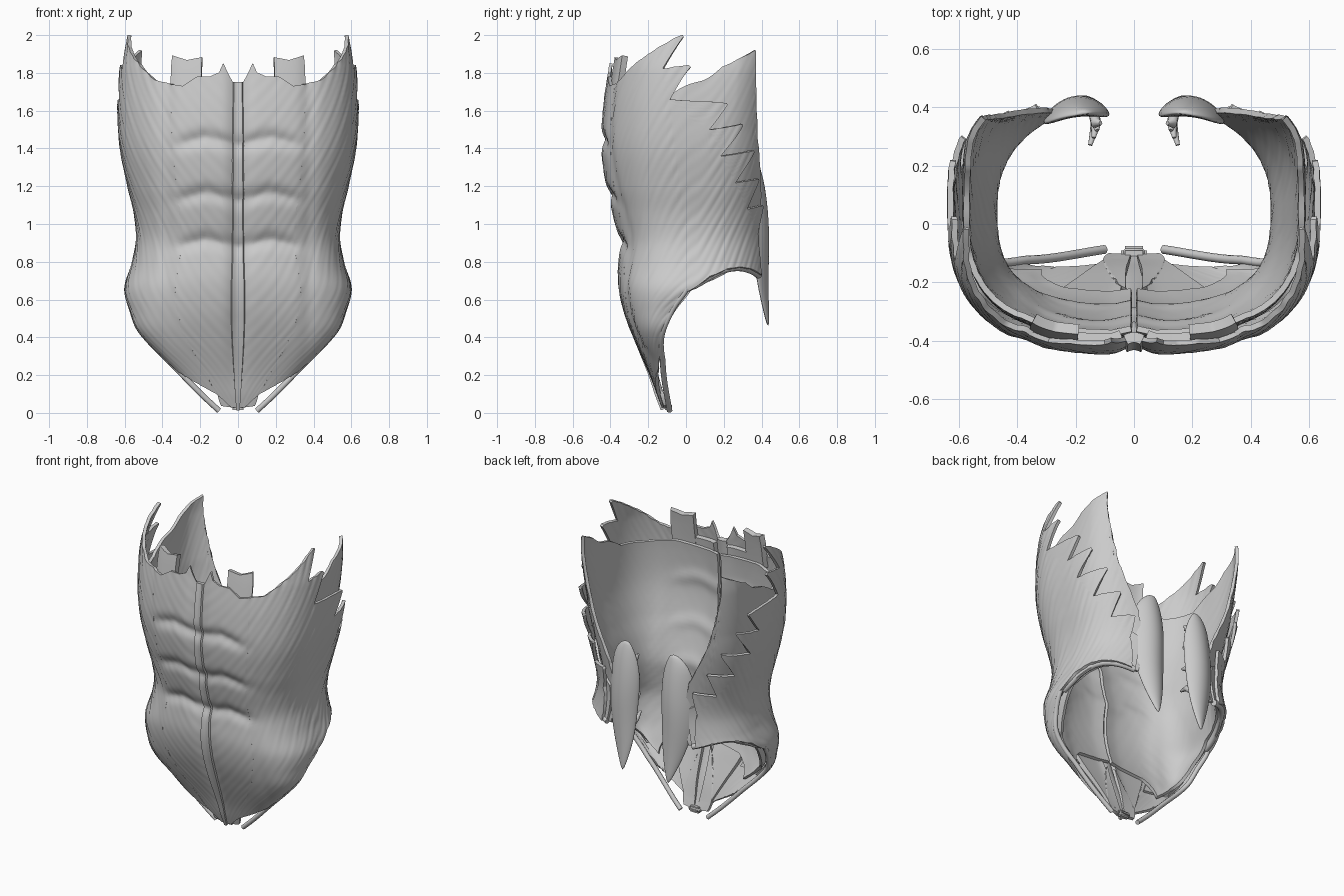
import bpy, bmesh, math
from mathutils import Vector

if "Cube" in bpy.data.objects:
    bpy.data.objects.remove(bpy.data.objects["Cube"])


def table(pts, z):
    # smooth (Hermite) interpolation through a few profile points
    if z <= pts[0][0]: return pts[0][1]
    if z >= pts[-1][0]: return pts[-1][1]
    i = max(k for k in range(len(pts) - 1) if pts[k][0] <= z)

    def slope(k):
        a, b = pts[max(k - 1, 0)], pts[min(k + 1, len(pts) - 1)]
        return (b[1] - a[1]) / (b[0] - a[0])
    (z0, a), (z1, b) = pts[i], pts[i + 1]
    h = z1 - z0
    s = (z - z0) / h
    return (a * (2*s**3 - 3*s*s + 1) + b * (3*s*s - 2*s**3)
            + slope(i) * h * (s**3 - 2*s*s + s) + slope(i + 1) * h * (s**3 - s*s))


WIDTH = [(0, .09), (.1, .2), (.23, .33), (.43, .525), (.55, .575), (.66, .6), (.8, .56), (.92, .54),
         (1.05, .55), (1.2, .585), (1.4, .625), (1.6, .638), (1.8, .63), (1.9, .61), (2, .585)]
FRONT = [(0, -.11), (.1, -.15), (.2, -.19), (.4, -.28), (.55, -.335), (.7, -.362), (.9, -.358),
         (1.05, -.39), (1.2, -.425), (1.4, -.45), (1.6, -.442), (1.8, -.415), (2, -.38)]
SIDE = [(0, -.085), (.2, -.118), (.4, -.13), (.55, -.07), (.65, 0), (.75, .05), (2, .05)]
BACK_ROUND = [(.6, .7), (.9, .88), (1.1, .84), (1.4, .72), (1.65, .62), (1.9, .5)]
BACK_DEPTH = [(.7, .395), (1, .4), (1.4, .425), (1.9, .43)]


def wall(t, z, d=0.0):
    # point on the trunk wall: t = 0 front, 90 side, 180 back; d = depth inside
    w, yf, yc = table(WIDTH, z), table(FRONT, z), table(SIDE, z)
    soft = 1 if d < .05 else .5
    d *= min(1, w / .5)
    if t > 90:
        d *= 1 - .4 * min(1, max(0, (z - 1.5) / .4)) * min(1, (t - 90) / 20)
    w -= d
    a = math.radians(t)
    s, c = math.sin(a), math.cos(a)
    if c >= 0:
        x = w * max(s, 0) ** .714
        y = yc - (yc - yf - d) * c ** .714
        k = min(1, max(0, (z - .1) / .4)) * soft
        y += .03 * k * math.exp(-(x / .05) ** 2) + .01 * k * math.exp(-((x - .37) / .04) ** 2)
        inner = k / (1 + math.exp((x - .31) / .025))
        for zi in (1.46, 1.17, .92):
            y += .022 * inner * math.exp(-((z - zi + .25 * abs(x - .17)) / .04) ** 2)
    else:
        p = table(BACK_ROUND, z)
        x = w * s ** p
        y = yc + (table(BACK_DEPTH, z) - d * .5) * (-c) ** p
    return Vector((x, y, z))


def fill(bm, keys, depth, rows, cols, fibre):
    # keys: (top t, top z, bottom t, bottom z) columns, interpolated into a grid
    grid = []
    for a, b in zip(keys, keys[1:]):
        for k in range(cols + (b is keys[-1])):
            f = k / cols
            tt, tz, bt, bz = (p + (q - p) * f for p, q in zip(a, b))
            col = []
            for r in range(rows + 1):
                v = r / rows
                t, z = bt + (tt - bt) * v, bz + (tz - bz) * v
                rib = fibre * (math.sin(t * 1.1 - z * 75) + .6 * math.sin(t * .7 - z * 40))
                col.append(bm.verts.new(wall(t, z, depth + rib)))
            grid.append(col)
    for p, q in zip(grid, grid[1:]):
        for r in range(rows):
            bm.faces.new((p[r], q[r], q[r + 1], p[r + 1]))


def finish(ob, thick=0):
    # mirror to the other side, thicken, bake and shade
    m = ob.modifiers.new("mirror", 'MIRROR')
    m.use_clip = True
    if thick:
        s = ob.modifiers.new("thickness", 'SOLIDIFY')
        s.thickness, s.offset = thick, 0
    bpy.ops.object.select_all(action='DESELECT')
    ob.select_set(True)
    bpy.context.view_layer.objects.active = ob
    bpy.ops.object.convert(target='MESH')
    bpy.ops.object.shade_smooth_by_angle(angle=math.radians(40))


def obj_from(bm, name):
    bmesh.ops.remove_doubles(bm, verts=bm.verts, dist=.0004)
    bmesh.ops.recalc_face_normals(bm, faces=bm.faces)
    me = bpy.data.meshes.new(name)
    bm.to_mesh(me)
    bm.free()
    ob = bpy.data.objects.new(name, me)
    bpy.context.collection.objects.link(ob)
    return ob


def layer(name, patches, depth, thick, rows=60, cols=8, fibre=0.0):
    bm = bmesh.new()
    for keys, r in patches:
        fill(bm, keys, depth, r or rows, cols, fibre)
    finish(obj_from(bm, name), thick)


# external oblique: body plus pointed teeth along its upper back edge
body = [(26, 1.74, 26, .1), (37, 1.76, 55, .17), (51, 1.84, 78, .23), (60, 1.88, 90, .32), (75, 1.82, 90, .5),
        (80, 1.66, 90, .64), (94, 1.5, 98, .72), (101.5, 1.36, 110, .76), (114, 1.22, 122, .77),
        (127, 1.08, 134, .76), (142, .95, 148, .73)]
tips = [(86, 2.0), (89, 1.84), (103, 1.64), (116, 1.53), (129, 1.39), (138, 1.24), (147, 1.1)]
teeth = []
for a, b, (t, z) in zip(body[3:], body[4:], tips):
    teeth.append(([(t - .6, z, a[0], a[1]), (t, z - .01, b[0], b[1])], 14))
layer("external_oblique", [(body, 80)] + teeth, .01, .02, cols=10, fibre=.0014)

# internal oblique, hidden between the other two layers
layer("internal_oblique", [([(30, 1.2, 30, .35), (60, 1.35, 75, .35), (90, 1.35, 90, .66),
                             (120, 1.1, 118, .77), (147, .98, 150, .73)], 0)], .035, .014)

# transverse layer with the rear sheath, high at the back
layer("transverse_layer", [([(.2, 1.66, .2, .46), (25, 1.68, 25, .43), (50, 1.66, 60, .3),
                             (76, 1.67, 90, .45), (90, 1.75, 92, .69), (98, 1.83, 104, .74),
                             (110, 1.88, 118, .765), (125, 1.92, 135, .76)], 0),
                           ([(125, 1.92, 135, .76), (128, 1.8, 139, .75), (137, 1.45, 144, .74),
                             (149, 1.15, 152, .73)], 0)],
      .062, .02, fibre=.0008)

# front sheath with segment bulges
layer("front_sheath", [([(.6, 1.74, .6, .03), (2.2, 1.81, 4, .03), (3.2, 1.85, 5, .03), (4.5, 1.8, 7, .03),
                         (7.7, 1.78, 10, .03), (13, 1.78, 16, .05), (20, 1.73, 22, .08), (27, 1.74, 27, .1)], 110)],
      .008, .016, cols=8, fibre=.0006)

# rectus muscle behind the sheath and its cut upper ends
layer("rectus_muscle", [([(1.5, 1.72, 2, .05), (12, 1.72, 14, .05), (25, 1.7, 25, .1)], 0)],
      .036, .03)
layer("rectus_upper_end", [([(12, 1.88, 11.5, 1.66), (19.5, 1.865, 19, 1.66), (28.5, 1.89, 27.5, 1.66)], 12)],
      .035, .035)

# midline band
layer("midline_band", [([(0, 1.75, 0, .02), (.75, 1.75, 1.6, .02)], 80)], .005, .035, cols=4)

# pyramid muscle at the lower inside
layer("pyramid_muscle", [([(1, .42, 3, .03), (9, .2, 40, .04)], 20)], .05, .02)


def tube(name, pts, radius, tip=1.0):
    cu = bpy.data.curves.new(name, 'CURVE')
    cu.dimensions = '3D'
    cu.bevel_depth, cu.bevel_resolution = radius, 3
    cu.use_fill_caps = True
    sp = cu.splines.new('POLY')
    sp.points.add(len(pts) - 1)
    for p, q in zip(sp.points, pts):
        p.co = (*q, 1)
    sp.points[-1].radius = tip
    ob = bpy.data.objects.new(name, cu)
    bpy.context.collection.objects.link(ob)
    bpy.ops.object.select_all(action='DESELECT')
    ob.select_set(True)
    bpy.context.view_layer.objects.active = ob
    bpy.ops.object.convert(target='MESH')
    finish(bpy.context.view_layer.objects.active)


# groin ligament and the rim along the hip crest
tube("groin_ligament", [wall(90, .012 + .648 * i / 24, .012) for i in range(25)], .015)
CREST = [(90, .66), (98, .72), (110, .76), (122, .77), (134, .76), (150, .73)]
tube("hip_crest_rim", [wall(90 + 2 * i, table(CREST, 90 + 2 * i), .035) for i in range(31)], .02)

# deep back muscles: flattened blades lofted from ellipses
bm = bmesh.new()
rings = []
for z, cx, cy, hw, th in [(.46, .17, .435, .006, .006), (.53, .175, .425, .035, .014), (.65, .185, .415, .075, .022),
                          (.8, .2, .41, .105, .028), (.95, .2, .408, .115, .034), (1.08, .195, .4, .115, .034),
                          (1.2, .195, .392, .095, .026), (1.27, .19, .385, .06, .016), (1.31, .175, .38, .02, .008)]:
    ring = []
    for i in range(24):
        a = math.tau * i / 24
        u, v = hw * math.cos(a), th * math.sin(a)
        ring.append(bm.verts.new((cx + u, cy + v - 3.2 * u * u - .12 * u, z)))
    rings.append(ring)
for p, q in zip(rings, rings[1:]):
    for i in range(24):
        bm.faces.new((p[i], p[i - 1], q[i - 1], q[i]))
bm.faces.new(rings[0])
bm.faces.new(rings[-1])
ob = obj_from(bm, "deep_back_muscle")
sub = ob.modifiers.new("smooth", 'SUBSURF')
sub.levels = sub.render_levels = 1
finish(ob)

# small slips reaching inward from the blades
for i, z in enumerate((.78, .92, 1.06, 1.2)):
    tube("back_muscle_slip_%d" % (i + 1), [(.14, .39, z - .04), (.13, .345, z), (.15 - .012 * i, .27 + .025 * i, z + .02)], .018, .4)

# pubic attachment
bm = bmesh.new()
bmesh.ops.create_cube(bm, size=1)
bmesh.ops.scale(bm, vec=(.09, .05, .04), verts=bm.verts)
bmesh.ops.translate(bm, vec=(0, -.1, .036), verts=bm.verts)
bmesh.ops.bevel(bm, geom=bm.edges[:], offset=.015, segments=3, affect='EDGES')
bmesh.ops.bisect_plane(bm, geom=bm.verts[:] + bm.edges[:] + bm.faces[:], plane_co=(0, 0, 0),
                       plane_no=(-1, 0, 0), clear_outer=True)
finish(obj_from(bm, "pubic_attachment"))
